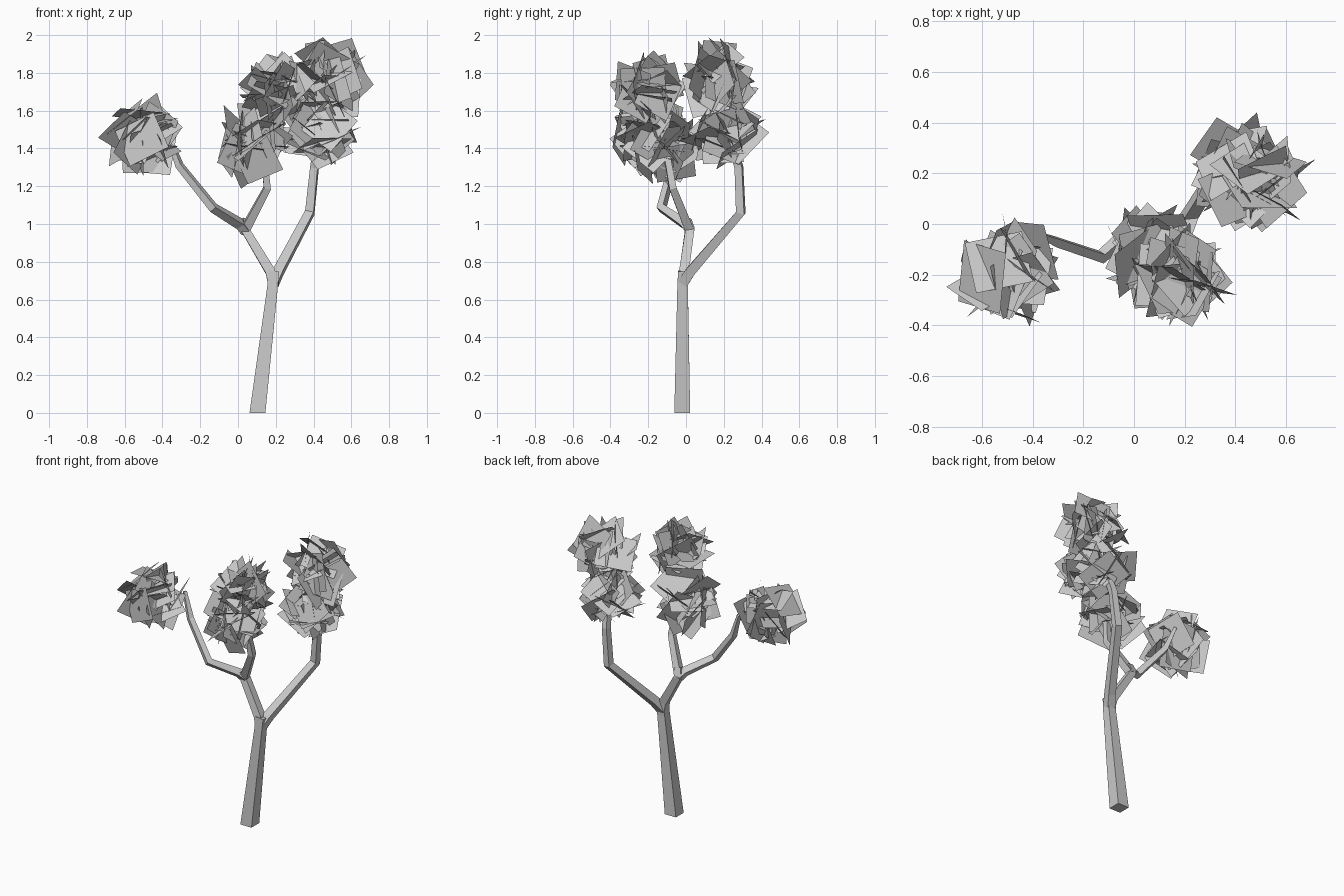
import bpy, bmesh, math, random
from mathutils import Vector, Quaternion

if "Cube" in bpy.data.objects:
    bpy.data.objects.remove(bpy.data.objects["Cube"])

random.seed(11)


def new_object(name, bm):
    mesh = bpy.data.meshes.new(name)
    bm.to_mesh(mesh)
    bm.free()
    obj = bpy.data.objects.new(name, mesh)
    bpy.context.collection.objects.link(obj)
    return obj


def limb(name, path):
    """Four-sided tapered tube through (x, y, z, half_width) points."""
    bm = bmesh.new()
    pts = [Vector(p[:3]) for p in path]
    rings = []
    side = Vector((1, 0, 0))
    for i, p in enumerate(pts):
        into = (p - pts[i - 1]).normalized() if i else Vector()
        out = (pts[i + 1] - p).normalized() if i < len(pts) - 1 else Vector()
        t = (into + out).normalized()
        if p.z < 0.001:
            t = Vector((0, 0, 1))          # flat foot on the ground
        side = (side - t * side.dot(t)).normalized()
        up = t.cross(side)
        w = path[i][3]
        rings.append([bm.verts.new(p + side * a * w + up * b * w)
                      for a, b in ((-1, -1), (1, -1), (1, 1), (-1, 1))])
    for lo, hi in zip(rings, rings[1:]):
        for k in range(4):
            n = (k + 1) % 4
            bm.faces.new((lo[k], lo[n], hi[n], hi[k]))
    bm.faces.new(rings[0][::-1])
    bm.faces.new(rings[-1])
    return new_object(name, bm)


def leaf_cluster(name, centre, radius, count):
    """Ball of evenly spread, randomly turned flat leaf cards inside a radius."""
    bm = bmesh.new()
    centre = Vector(centre)
    for i in range(count):
        # spread the cards evenly over a sphere of directions
        z = 1 - 2 * (i + 0.5) / count
        a = i * math.pi * (3 - math.sqrt(5))
        d = Vector((math.cos(a) * math.sqrt(1 - z * z),
                    math.sin(a) * math.sqrt(1 - z * z), z))
        while True:
            q = Quaternion([random.gauss(0, 1) for _ in range(4)]).normalized()
            offset = d * random.uniform(0.05, 0.17)
            w, h = random.uniform(0.1, 0.125), random.uniform(0.1, 0.125)
            corners = [offset + q @ Vector((u * w, v * h, 0))
                       for u, v in ((-1, -1), (1, -1), (1, 1), (-1, 1))]
            if max(c.length for c in corners) <= radius:
                break
        bm.faces.new([bm.verts.new(centre + c) for c in corners])
    return new_object(name, bm)


# Trunk and branches
limb("trunk", [(0.103, -0.02, 0, 0.042), (0.182, -0.018, 0.66, 0.028),
               (0.190, -0.014, 0.75, 0.028)])
limb("right_branch", [(0.187, -0.015, 0.69, 0.028), (0.215, 0.025, 0.75, 0.026),
                      (0.38, 0.29, 1.06, 0.023), (0.405, 0.28, 1.30, 0.020),
                      (0.43, 0.22, 1.50, 0.016), (0.48, 0.19, 1.76, 0.010)])
limb("left_branch", [(0.187, -0.015, 0.69, 0.028), (0.17, -0.01, 0.75, 0.026),
                     (0.035, 0.02, 0.975, 0.024), (0.05, 0.005, 1.02, 0.023)])
limb("middle_branch", [(0.035, 0.02, 0.965, 0.024), (0.155, -0.07, 1.19, 0.019),
                       (0.13, -0.11, 1.42, 0.015), (0.19, -0.19, 1.70, 0.010)])
limb("far_left_branch", [(0.04, 0.02, 0.965, 0.024), (0.01, -0.005, 1.0, 0.023),
                         (-0.13, -0.13, 1.085, 0.020),
                         (-0.31, -0.07, 1.31, 0.017),
                         (-0.37, -0.045, 1.47, 0.010)])

# Foliage
for name, centre, radius, count in (
        ("leaves_far_left", (-0.49, -0.19, 1.465), 0.26, 28),
        ("leaves_middle_low", (0.08, -0.14, 1.43), 0.265, 28),
        ("leaves_middle_top", (0.20, -0.21, 1.71), 0.225, 26),
        ("leaves_right_low", (0.43, 0.20, 1.49), 0.26, 28),
        ("leaves_right_top", (0.49, 0.18, 1.76), 0.26, 28)):
    leaf_cluster(name, centre, radius, count)
